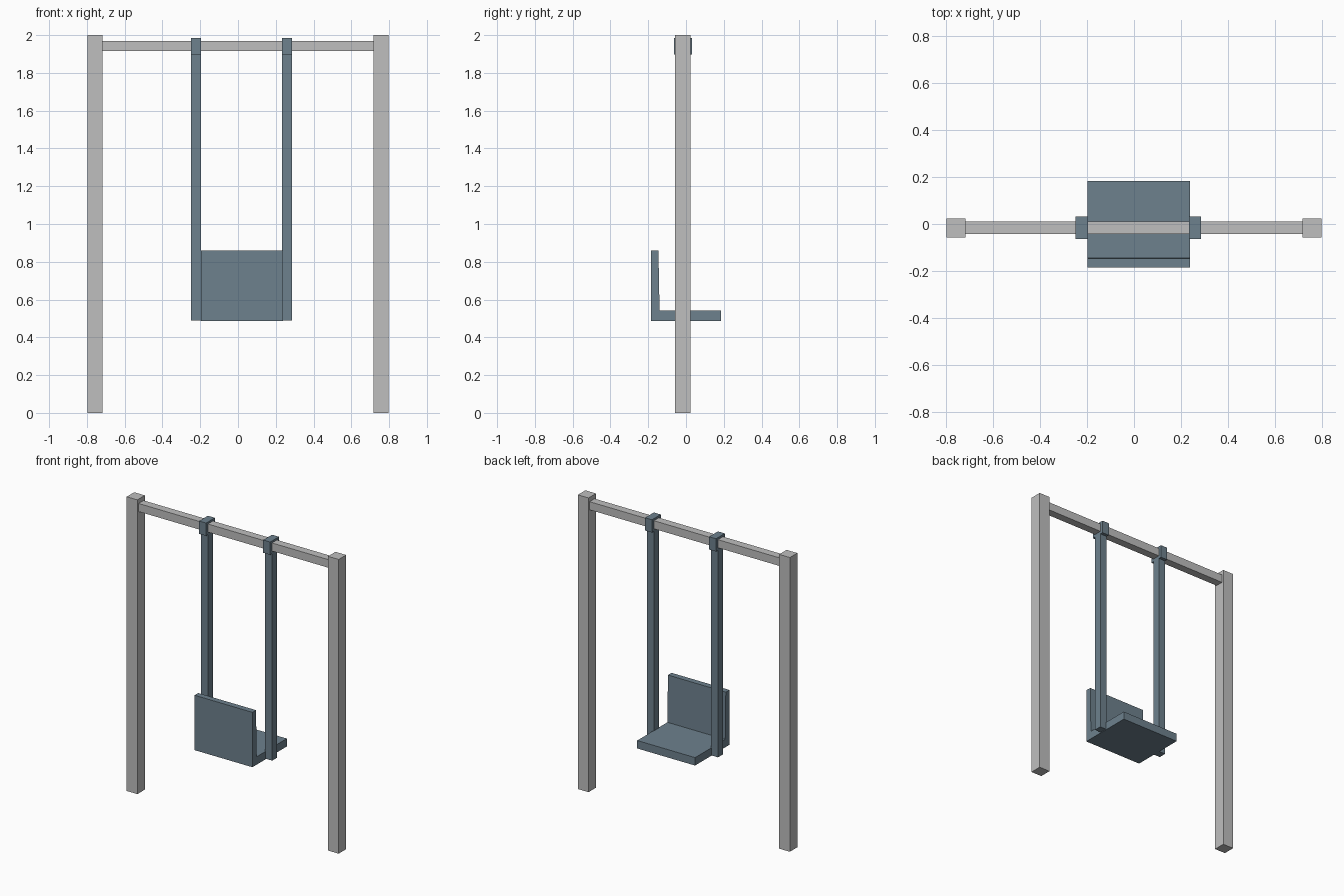
import bpy, bmesh

if "Cube" in bpy.data.objects:
    bpy.data.objects.remove(bpy.data.objects["Cube"])


def material(name, rgb):
    m = bpy.data.materials.new(name)
    m.diffuse_color = (*rgb, 1)
    m.use_nodes = True
    m.node_tree.nodes["Principled BSDF"].inputs["Base Color"].default_value = m.diffuse_color
    return m


GREY = material("light grey", (0.52, 0.52, 0.52))
BLUE = material("slate blue", (0.155, 0.22, 0.27))


def prism(name, mat, x, outline):
    """Extrude a (y, z) outline along x from x[0] to x[1]."""
    bm = bmesh.new()
    face = bm.faces.new([bm.verts.new((x[0], y, z)) for y, z in outline])
    ext = bmesh.ops.extrude_face_region(bm, geom=[face])
    moved = [v for v in ext["geom"] if isinstance(v, bmesh.types.BMVert)]
    bmesh.ops.translate(bm, vec=(x[1] - x[0], 0, 0), verts=moved)
    bmesh.ops.recalc_face_normals(bm, faces=bm.faces)
    me = bpy.data.meshes.new(name)
    bm.to_mesh(me)
    bm.free()
    me.materials.append(mat)
    ob = bpy.data.objects.new(name, me)
    bpy.context.collection.objects.link(ob)
    return ob


def box(name, mat, x, y, z):
    return prism(name, mat, x, [(y[0], z[0]), (y[1], z[0]), (y[1], z[1]), (y[0], z[1])])


# Frame: two posts and the crossbar
box("left_post", GREY, (-0.797, -0.717), (-0.057, 0.023), (0, 2))
box("right_post", GREY, (0.717, 0.797), (-0.057, 0.023), (0, 2))
box("crossbar", GREY, (-0.717, 0.717), (-0.043, 0.011), (1.915, 1.97))

# Hangers with the sleeves that wrap the crossbar
for side, cx in (("left", -0.222), ("right", 0.26)):
    box(side + "_hanger", BLUE, (cx - 0.026, cx + 0.026), (-0.042, 0.01), (0.49, 1.897))
    box(side + "_sleeve", BLUE, (cx - 0.026, cx + 0.026), (-0.063, 0.031), (1.897, 1.984))

# Seat and backrest in one L-shaped profile
prism("seat", BLUE, (-0.197, 0.238), [
    (-0.185, 0.487), (0.184, 0.487), (0.184, 0.541),
    (-0.14, 0.541), (-0.146, 0.86), (-0.185, 0.86)])
